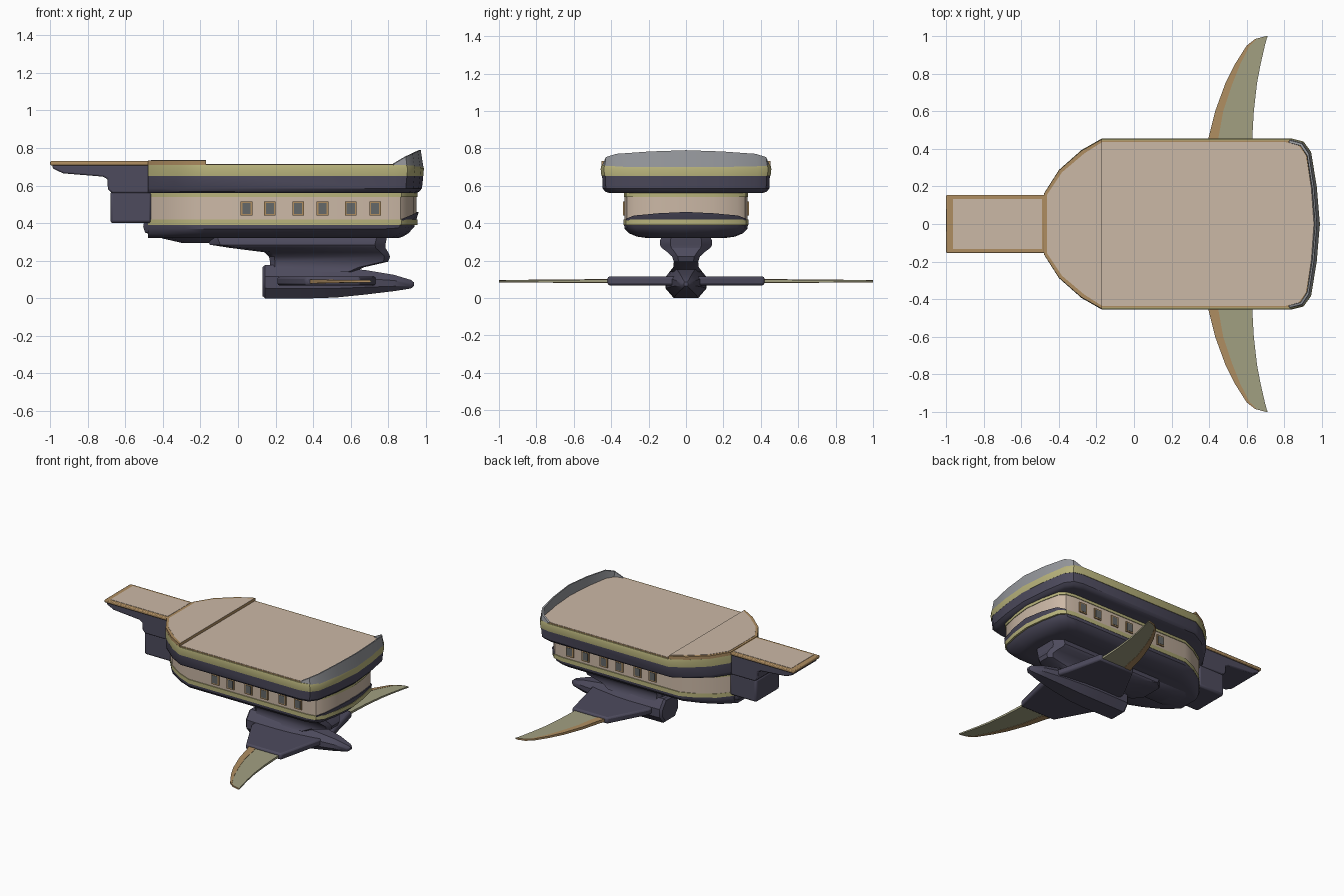
import bpy, bmesh, math

if "Cube" in bpy.data.objects:
    bpy.data.objects.remove(bpy.data.objects["Cube"])

def material(name, rgb):
    m = bpy.data.materials.new(name)
    m.diffuse_color = (*rgb, 1)
    m.use_nodes = True
    m.node_tree.nodes["Principled BSDF"].inputs["Base Color"].default_value = m.diffuse_color
    return m

DARK = material("slate", (0.075, 0.07, 0.11))
TAN = material("tan", (0.60, 0.48, 0.38))
YELLOW = material("straw", (0.48, 0.45, 0.20))
WOOD = material("wood", (0.43, 0.27, 0.12))
GLASS = material("glass", (0.13, 0.14, 0.14))
GREY = material("grey", (0.30, 0.31, 0.33))
SAIL = material("sail", (0.36, 0.35, 0.22))

def bridge(name, rings, mat, bevel=0):
    """Skin a row of closed rings and cap both ends."""
    bm = bmesh.new()
    vs = [[bm.verts.new(p) for p in r] for r in rings]
    n = len(vs[0])
    for a, b in zip(vs, vs[1:]):
        for i in range(n):
            j = (i + 1) % n
            bm.faces.new((a[i], a[j], b[j], b[i]))
    bm.faces.new(vs[0])
    bm.faces.new(vs[-1])
    bmesh.ops.recalc_face_normals(bm, faces=bm.faces)
    me = bpy.data.meshes.new(name)
    bm.to_mesh(me)
    bm.free()
    ob = bpy.data.objects.new(name, me)
    bpy.context.collection.objects.link(ob)
    me.materials.append(mat)
    if bevel:
        b = ob.modifiers.new("bevel", 'BEVEL')
        b.width, b.segments = bevel, 2
    bpy.ops.object.select_all(action='DESELECT')
    ob.select_set(True)
    bpy.context.view_layer.objects.active = ob
    bpy.ops.object.shade_smooth_by_angle(angle=math.radians(32))
    return ob

def box(name, x0, x1, y0, y1, z0, z1, mat, bevel=0):
    return bridge(name, [[(x0, y0, z), (x1, y0, z), (x1, y1, z), (x0, y1, z)]
                         for z in (z0, z1)], mat, bevel)

# hull plan outline, shared by every deck level
HALF = [(-.48, .16), (-.40, .285), (-.28, .39), (-.17, .452), (.83, .452),
        (.90, .435), (.94, .38), (.97, .2), (.987, 0)]
FULL = HALF + [(x, -y) for x, y in reversed(HALF[:-1])]

def rise(x):
    return max(0, (x - .83) / .157)

def level(z, sx, sy, lift=0):
    return [(-.48 + (x + .48) * sx, y * sy, z + lift * rise(x)) for x, y in FULL]

def hull(name, levels, mat):
    return bridge(name, [level(*l) for l in levels], mat)

# stacked hull levels
hull("lower_hull", [(.32, .91, .45), (.328, .925, .58), (.345, .945, .67),
                    (.37, .967, .725, .01), (.395, .983, .735, .065)], DARK)
hull("lower_trim", [(.39, .978, .738), (.42, .978, .738)], YELLOW)
hull("cabin_wall", [(.40, .975, .725), (.56, .975, .725)], TAN)
hull("upper_trim", [(.54, .978, .735), (.565, .978, .735)], YELLOW)
hull("upper_hull", [(.56, .975, .90), (.568, .985, .955), (.585, .995, .985),
                    (.655, 1, .992)], DARK)
hull("rail_band", [(.652, 1, 1), (.69, 1.002, 1.01), (.71, .998, 1)], YELLOW)
hull("deck_edge", [(.70, .992, .985), (.712, .992, .985)], WOOD)
hull("main_deck", [(.70, .982, .965), (.714, .982, .965)], TAN)

# raised stern wall following the rear arc of the outline
arc = [p for p in FULL if p[0] >= .83]
wall = []
for x, y in arc:
    r = rise(x)
    top = .715 + .075 * r ** .85
    wall.append([(x, y, .70), (x - .014 * r, y * .985, top),
                 (x - .014 * r - .008, y * .96, top), (x - .03 * r, y * .955, .70)])
bridge("stern_wall", wall, GREY)

# raised foredeck
fore = HALF[:4] + [(x, -y) for x, y in reversed(HALF[:4])]
bridge("foredeck_frame", [[(x, y, z) for x, y in fore] for z in (.705, .733)], WOOD)
bridge("foredeck_planks", [[(x if x > -.2 else x + .016, y * .965, z) for x, y in fore]
                           for z in (.72, .735)], TAN)

# bow platform and its supports
profile = [(-.99, .71), (-.985, .69), (-.93, .665), (-.72, .648), (-.695, .635),
           (-.693, .58), (-.67, .56), (-.46, .56), (-.46, .71)]
bridge("bow_support", [[(x, y, z) for x, z in profile] for y in (-.145, .145)], DARK, .008)
box("bow_block", -.68, -.46, -.14, .14, .40, .57, DARK, .015)
box("bow_frame", -1, -.475, -.155, .155, .708, .73, WOOD, .006)
box("bow_planks", -.965, -.49, -.132, .132, .72, .732, TAN)

# windows on both sides
for side in (-1, 1):
    y = side * .328
    for i, x in enumerate((.045, .17, .32, .45, .60, .73)):
        cx, cz = x, .478
        tag = f"{'right' if side > 0 else 'left'}_{i + 1}"
        box("window_frame_" + tag, cx - .031, cx + .031, y - .008, y + .008,
            cz - .038, cz + .038, WOOD)
        box("window_pane_" + tag, cx - .022, cx + .022, y - .010, y + .010,
            cz - .029, cz + .029, GLASS)

# forward keel bulge under the bow
def oblong(x0, x1, w, z, c=.4):
    k = w * c
    return [(x0, -w + k, z), (x0 + k, -w, z), (x1 - k, -w, z), (x1, -w + k, z),
            (x1, w - k, z), (x1 - k, w, z), (x0 + k, w, z), (x0, w - k, z)]

bridge("forward_keel", [oblong(-.30, -.13, .08, .295), oblong(-.40, -.08, .11, .318),
                        oblong(-.495, -.02, .14, .35), oblong(-.505, 0, .15, .38),
                        oblong(-.50, 0, .15, .41)], DARK)

# pylon joining hull and pod
bridge("pylon", [oblong(.18, .62, .085, .14), oblong(.17, .67, .068, .165),
                 oblong(.17, .80, .065, .195), oblong(.165, .81, .075, .222),
                 oblong(.14, .80, .10, .245), oblong(-.04, .785, .13, .268),
                 oblong(-.15, .785, .14, .285), oblong(-.16, .79, .138, .31),
                 oblong(-.16, .79, .125, .335)], DARK)

# pod with octagonal sections tapering toward the stern
def section(x, z0, z1, w):
    h = z1 - z0
    return [(x, -w * .6, z0), (x, w * .6, z0), (x, w, z0 + h * .3), (x, w, z0 + h * .65),
            (x, w * .55, z1), (x, -w * .55, z1), (x, -w, z0 + h * .65), (x, -w, z0 + h * .3)]

bridge("pod", [section(.13, .012, .165, .09), section(.145, 0, .178, .105),
               section(.40, 0, .172, .11), section(.52, .004, .165, .105),
               section(.68, .02, .15, .085), section(.83, .038, .125, .055),
               section(.92, .052, .098, .028), section(.937, .065, .085, .012)], DARK)

# wings: thick dark root and a curved thin blade with a wooden leading edge
STATIONS = [(.40, .375, .43, .63), (.46, .397, .45, .63), (.60, .432, .475, .638),
            (.75, .487, .525, .655), (.85, .537, .565, .674), (.95, .60, .617, .697),
            (.985, .645, .654, .706), (1.0, .70, .703, .712)]

def blade(side, a, b, t):
    rings = []
    for s in STATIONS:
        y, h = side * s[0], t * (1.25 - .75 * s[0])
        rings.append([(s[a], y, .09 - h), (s[b], y, .09 - h),
                      (s[b], y, .09 + h), (s[a], y, .09 + h)])
    return rings

for side, tag in ((-1, "left"), (1, "right")):
    plan = [(.21, .05), (.74, .05), (.715, .14), (.65, .42), (.36, .42), (.21, .14)]
    bridge("wing_root_" + tag, [[(x, side * y, z) for x, y in plan] for z in (.068, .115)],
           DARK, .012)
    bridge("wing_edge_" + tag, blade(side, 1, 2, .012), WOOD)
    bridge("wing_blade_" + tag, blade(side, 2, 3, .009), SAIL)
